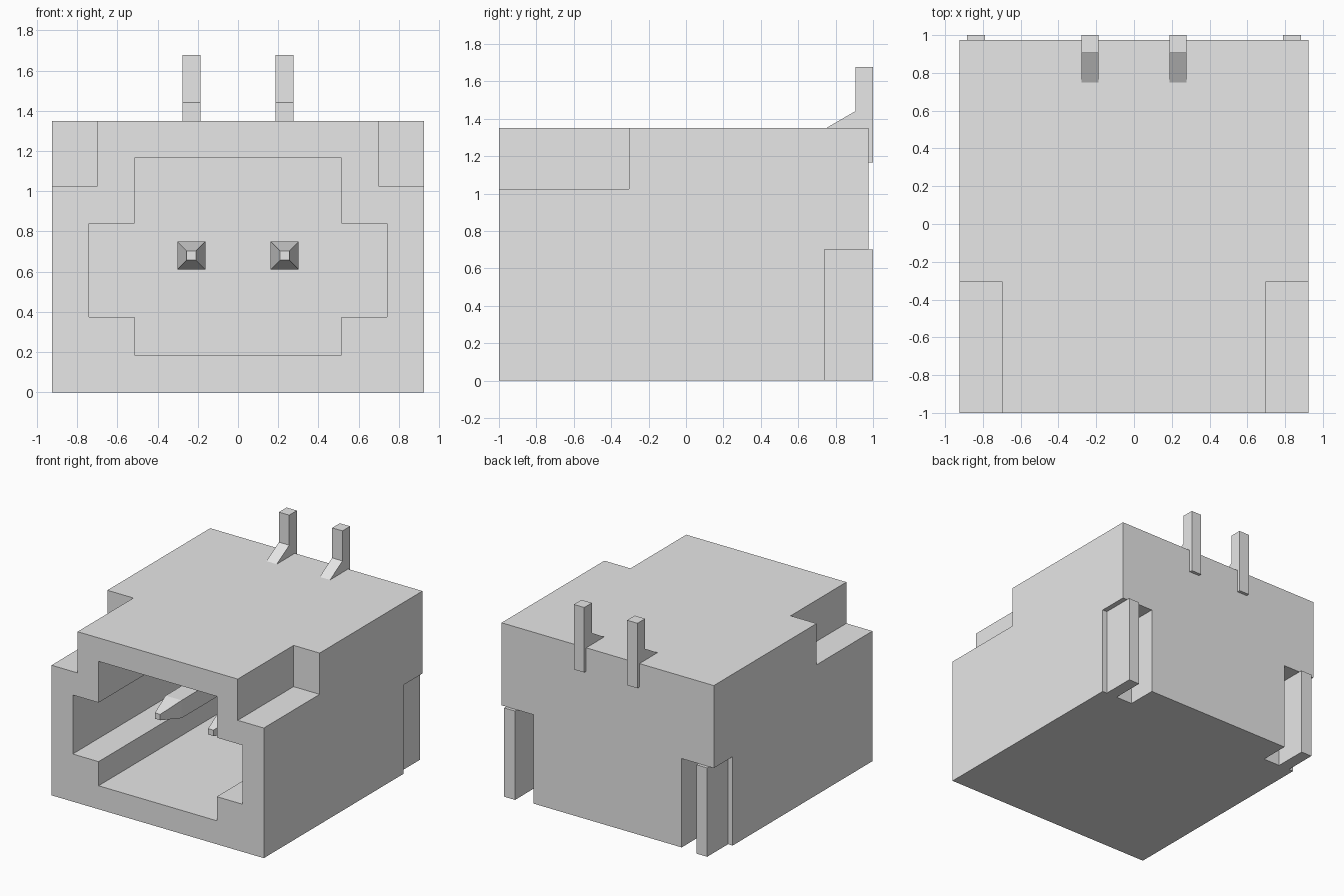
import bpy, bmesh
from mathutils import Vector

default = bpy.data.objects.get("Cube")
if default:
    bpy.data.objects.remove(default, do_unlink=True)

grey = bpy.data.materials.new("light grey")
grey.use_nodes = True
grey.diffuse_color = (0.8, 0.8, 0.8, 1)
grey.node_tree.nodes["Principled BSDF"].inputs["Base Color"].default_value = (0.8, 0.8, 0.8, 1)


def finish(name, bm):
    bmesh.ops.recalc_face_normals(bm, faces=bm.faces)
    mesh = bpy.data.meshes.new(name)
    bm.to_mesh(mesh)
    bm.free()
    mesh.materials.append(grey)
    obj = bpy.data.objects.new(name, mesh)
    bpy.context.collection.objects.link(obj)
    return obj


def prism(name, points, direction):
    """Extrude a flat outline along a direction."""
    bm = bmesh.new()
    face = bm.faces.new([bm.verts.new(p) for p in points])
    new = bmesh.ops.extrude_face_region(bm, geom=[face])["geom"]
    verts = [v for v in new if isinstance(v, bmesh.types.BMVert)]
    bmesh.ops.translate(bm, verts=verts, vec=Vector(direction))
    return finish(name, bm)


def box(name, xs, ys, zs):
    (x0, x1), (y0, y1), (z0, z1) = sorted(xs), ys, zs
    outline = [(x0, y0, z0), (x1, y0, z0), (x1, y0, z1), (x0, y0, z1)]
    return prism(name, outline, (0, y1 - y0, 0))


def cut(target, cutter):
    """Subtract a cutter for good, then discard it."""
    mod = target.modifiers.new("cut", "BOOLEAN")
    mod.operation, mod.solver, mod.object = "DIFFERENCE", "EXACT", cutter
    bpy.context.view_layer.objects.active = target
    bpy.ops.object.modifier_apply(modifier=mod.name)
    bpy.data.objects.remove(cutter, do_unlink=True)


# Housing block with a stepped socket opening in the front
housing = box("housing", (-0.925, 0.925), (-1, 0.975), (0, 1.35))
quarter = [(0.515, 0.185), (0.515, 0.375), (0.74, 0.375),
           (0.74, 0.84), (0.515, 0.84), (0.515, 1.165)]
outline = quarter + [(-x, z) for x, z in reversed(quarter)]
cut(housing, prism("socket_cutter", [(x, -1.1, z) for x, z in outline], (0, 1.7, 0)))

for side, s in (("left", 1), ("right", -1)):
    # Upper front steps and lower rear slots
    cut(housing, box("step_cutter", (s * 0.698, s * 1.1), (-1.1, -0.305), (1.025, 1.5)))
    cut(housing, box("slot_cutter", (s * 0.645, s * 1.1), (0.74, 1.1), (-0.1, 0.7)))

    # Solder tab standing in the rear slot
    box(side + "_solder_tab", (s * 0.79, s * 0.885), (0.735, 1), (0, 0.7))

    # Contact pin with a tapered tip inside the socket
    x, z = s * 0.232, 0.68
    pin = box(side + "_contact_pin", (x - 0.07, x + 0.07), (-0.67, 0.62), (z - 0.07, z + 0.07))
    bm = bmesh.new()
    bm.from_mesh(pin.data)
    tip = min(bm.faces, key=lambda f: f.calc_center_median().y)
    root = bmesh.ops.extrude_discrete_faces(bm, faces=[tip])["faces"][0]
    for v in root.verts:
        v.co.x = x + (v.co.x - x) * 0.33
        v.co.z = z + (v.co.z - z) * 0.33
    for v in bm.verts:
        if v not in root.verts and v.co.y < 0:
            v.co.y = -0.47
    bm.to_mesh(pin.data)
    bm.free()

    # Upright rear lead with a sloping foot on the roof
    profile = [(0.75, 1.35), (0.905, 1.44), (0.905, 1.677), (1, 1.677),
               (1, 1.165), (0.97, 1.165), (0.97, 1.35)]
    prism(side + "_rear_lead", [(x - 0.045, y, h) for y, h in profile], (0.09, 0, 0))
